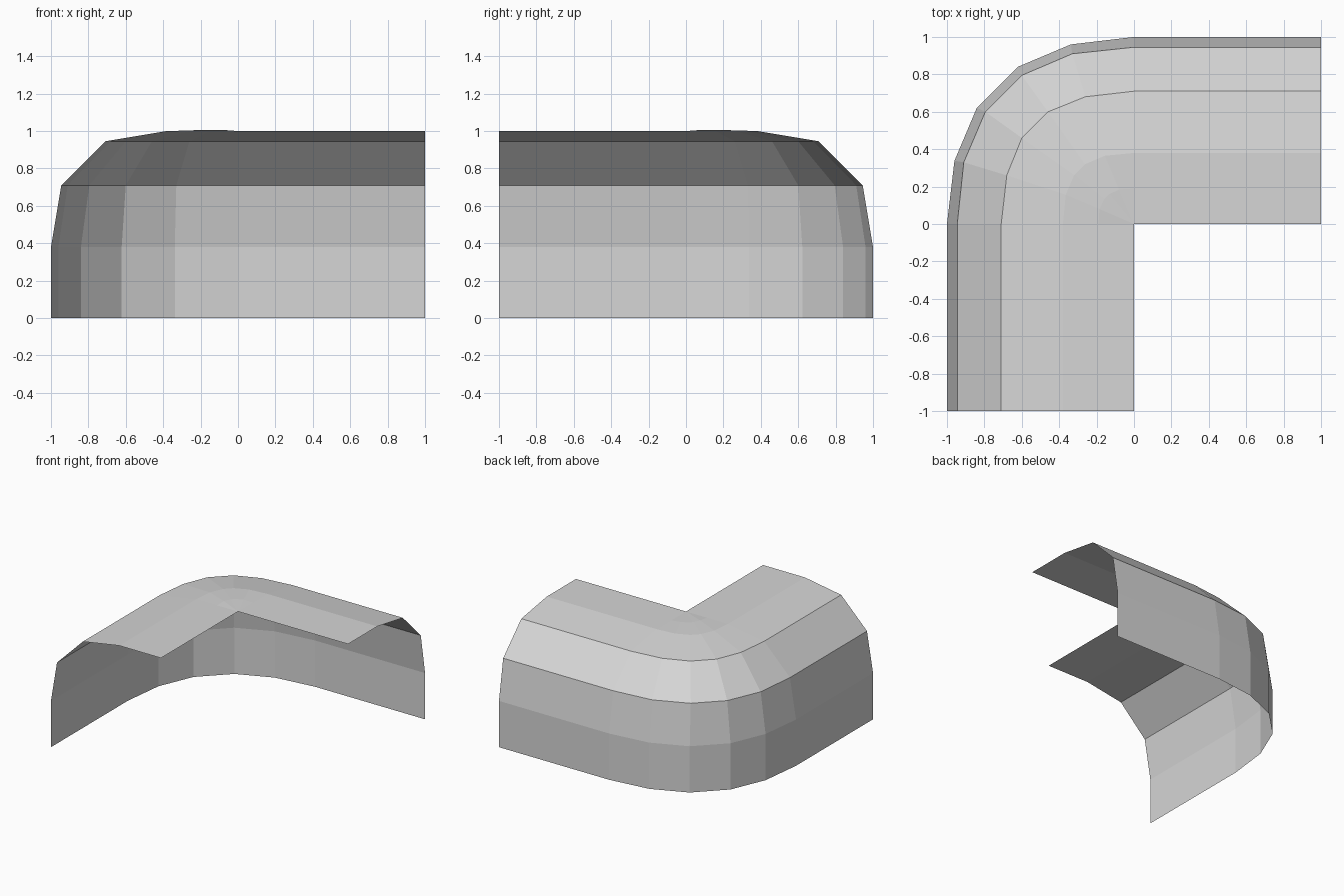
import bpy
import bmesh

cube = bpy.data.objects.get("Cube")
if cube:
    bpy.data.objects.remove(cube, do_unlink=True)

# One plain grey for the whole shell
grey = bpy.data.materials.new("light_grey")
grey.use_nodes = True
colour = (0.67, 0.67, 0.67, 1)
grey.diffuse_color = colour
grey.node_tree.nodes["Principled BSDF"].inputs["Base Color"].default_value = colour

# Cross-section from the inner lip to the foot of the wall:
# offset, height, extra height at the bend, then two bend directions (x, y)
PROFILE = [
    (0.00, 1.000, 0.000, (-0.97, 0.42), (-0.84, 0.70)),
    (0.19, 1.000, 0.006, (-0.97, 0.42), (-0.84, 0.70)),
    (0.38, 1.000, 0.000, (-0.96, 0.41), (-0.84, 0.69)),
    (0.71, 0.945, 0.000, (-0.958, 0.366), (-0.845, 0.648)),
    (0.945, 0.71, 0.000, (-0.963, 0.349), (-0.841, 0.635)),
    (1.00, 0.38, 0.000, (-0.96, 0.338), (-0.84, 0.622)),
    (1.00, 0.00, 0.000, (-0.96, 0.338), (-0.84, 0.622)),
]


def sweep_line(d, z, bump, a, b):
    """Line along both arms, mirrored about the diagonal of the bend."""
    half = [(-d, -1, z), (-d, 0, z)]
    half += [(d * x, d * y, z + bump) for x, y in (a, b)]
    return half + [(-y, -x, h) for x, y, h in reversed(half)]


# Curved corner shell: an open sheet swept round the bend
bm = bmesh.new()
lines = [[bm.verts.new(p) for p in sweep_line(*row)] for row in PROFILE]
for inner, outer in zip(lines, lines[1:]):
    for i in range(len(inner) - 1):
        bm.faces.new((inner[i], inner[i + 1], outer[i + 1], outer[i]))
bmesh.ops.remove_doubles(bm, verts=bm.verts[:], dist=0.0001)

mesh = bpy.data.meshes.new("corner_shell")
bm.to_mesh(mesh)
bm.free()
mesh.materials.append(grey)
shell = bpy.data.objects.new("corner_shell", mesh)
bpy.context.collection.objects.link(shell)
